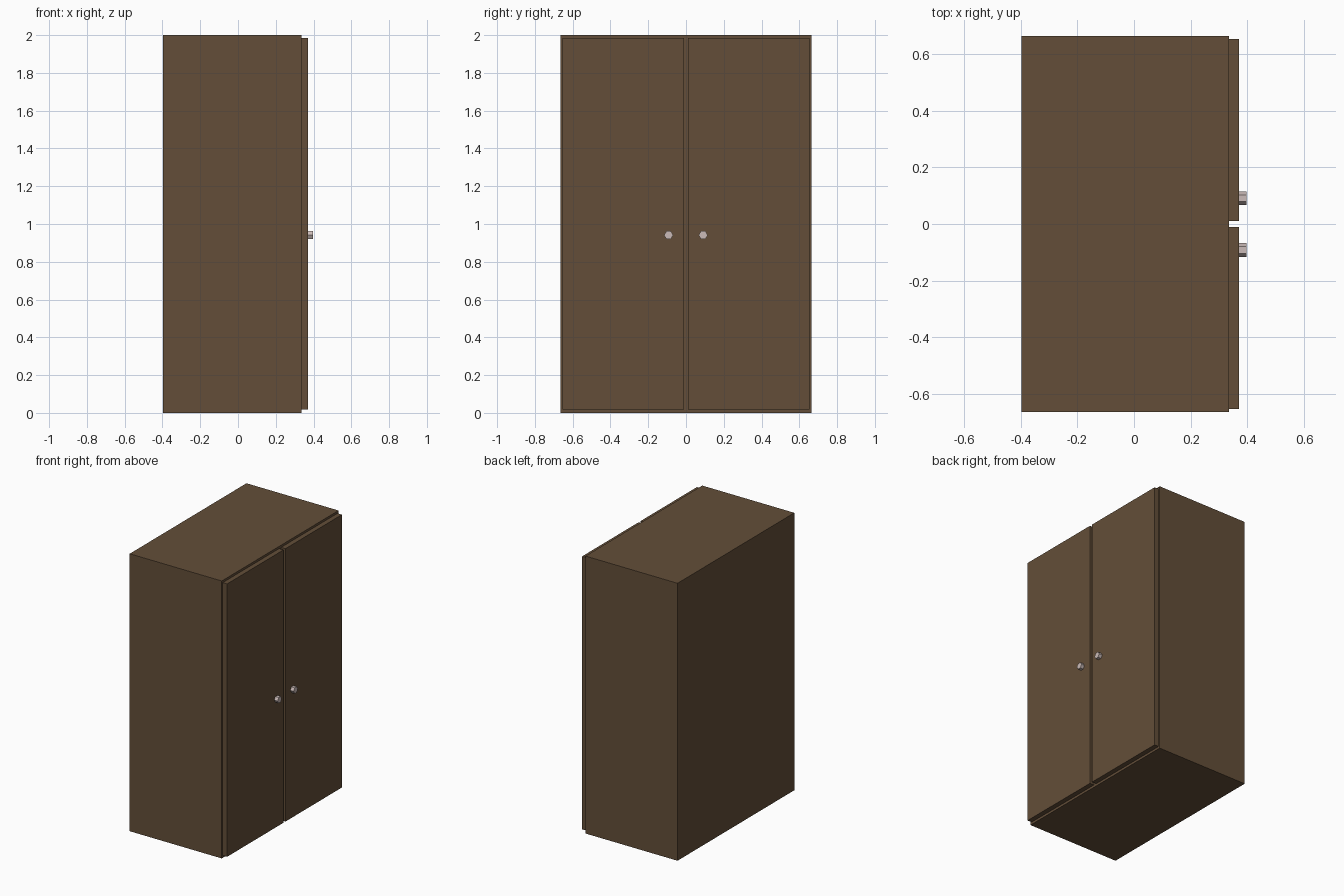
import bpy, math

if "Cube" in bpy.data.objects:
    bpy.data.objects.remove(bpy.data.objects["Cube"])


def material(name, rgb):
    m = bpy.data.materials.new(name)
    m.diffuse_color = (*rgb, 1)
    m.use_nodes = True
    m.node_tree.nodes["Principled BSDF"].inputs["Base Color"].default_value = m.diffuse_color
    return m


wood = material("brown wood", (0.125, 0.076, 0.040))
metal = material("pale metal", (0.60, 0.50, 0.48))


def box(name, lo, hi, mat):
    bpy.ops.mesh.primitive_cube_add(size=1)
    o = bpy.context.object
    o.name = name
    o.location = [(a + b) / 2 for a, b in zip(lo, hi)]
    o.scale = [b - a for a, b in zip(lo, hi)]
    bpy.ops.object.transform_apply(location=True, scale=True)
    o.data.materials.append(mat)
    return o


# Cabinet carcass
box("cabinet_body", (-0.398, -0.665, 0), (0.336, 0.665, 2), wood)

# Two doors on the +x side, with a narrow gap between them
box("door_left", (0.336, -0.654, 0.017), (0.371, -0.011, 1.984), wood)
box("door_right", (0.336, 0.011, 0.017), (0.371, 0.654, 1.984), wood)

# Six-sided knobs, corners pointing sideways
for name, y in (("knob_left", -0.092), ("knob_right", 0.091)):
    bpy.ops.mesh.primitive_cylinder_add(
        vertices=6, radius=0.024, depth=0.026,
        location=(0.384, y, 0.941), rotation=(0, math.pi / 2, 0))
    o = bpy.context.object
    o.name = name
    o.data.materials.append(metal)
